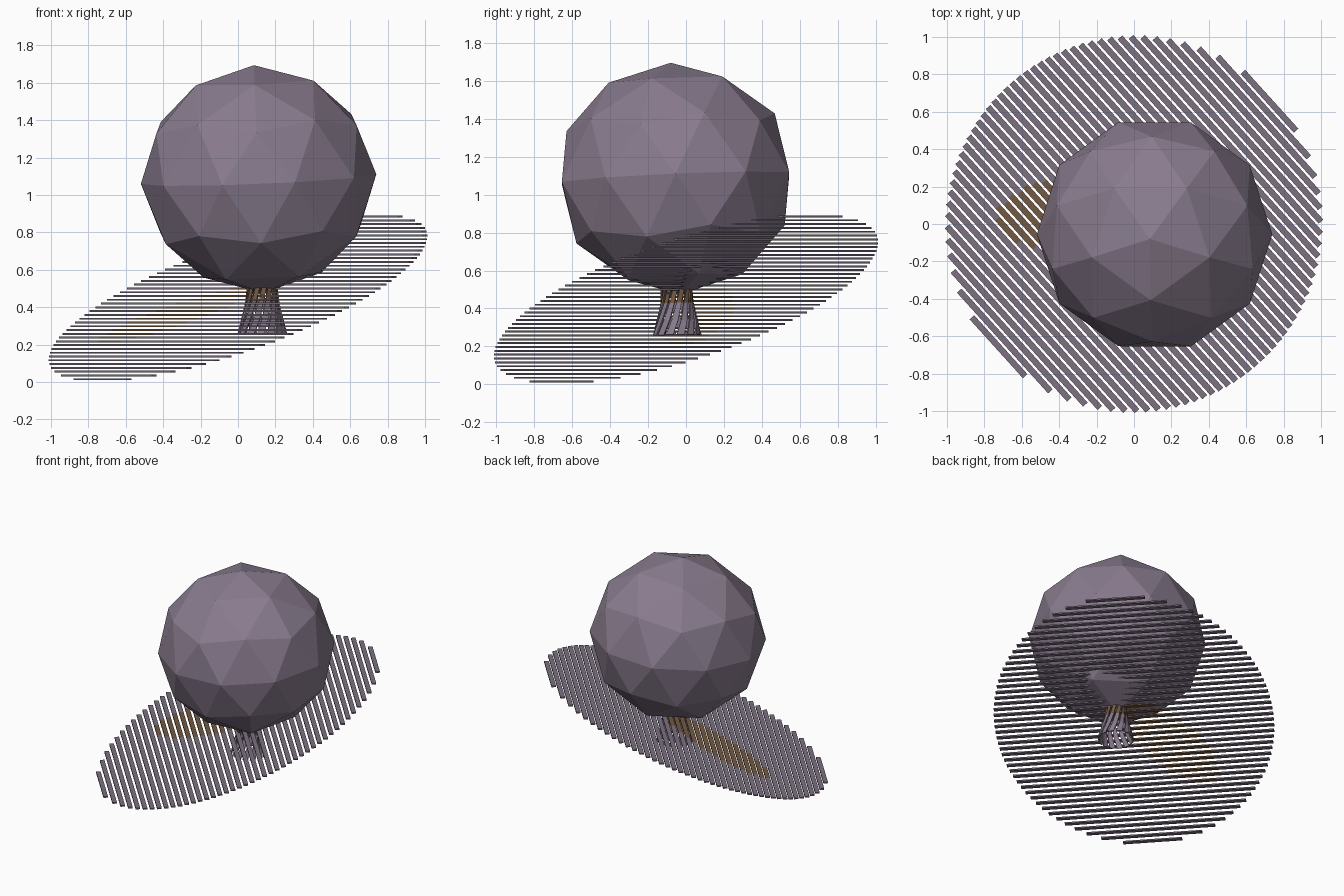
import bpy, bmesh
from math import sin, cos, pi, sqrt, radians
from mathutils import Vector

if "Cube" in bpy.data.objects:
    bpy.data.objects.remove(bpy.data.objects["Cube"])


def material(name, rgb):
    m = bpy.data.materials.new(name)
    m.diffuse_color = (*rgb, 1)
    m.use_nodes = True
    m.node_tree.nodes["Principled BSDF"].inputs["Base Color"].default_value = m.diffuse_color
    return m


purple = material("dusty_purple", (0.25, 0.20, 0.27))
grass = material("purple_grey", (0.20, 0.16, 0.22))
brown = material("brown", (0.17, 0.10, 0.055))


def finish(name, bm, mats):
    bmesh.ops.recalc_face_normals(bm, faces=bm.faces)
    me = bpy.data.meshes.new(name)
    bm.to_mesh(me)
    bm.free()
    for m in mats:
        me.materials.append(m)
    ob = bpy.data.objects.new(name, me)
    bpy.context.collection.objects.link(ob)
    return ob


# Faceted crown, tilted slightly
bpy.ops.mesh.primitive_ico_sphere_add(
    subdivisions=2, radius=1, location=(0.11, -0.055, 1.085),
    rotation=(radians(3), radians(-1.5), radians(-18)))
crown = bpy.context.object
crown.name = "crown"
crown.scale = (0.63, 0.63, 0.61)
crown.data.materials.append(purple)

# Sloping round ground, made of level slats that step up the slope
UP = Vector((0.74, 0.67, 0)).normalized()
ALONG = Vector((-UP.y, UP.x, 0))
COUNT, THICK = 44, 0.01
PITCH = 2 / COUNT
HALF_W = PITCH * 0.36
PATH_C = Vector((-0.29, 0.03, 0))


def slat(bm, s, t0, t1, mat):
    """Level box at slope position s, spanning t0..t1; ends follow the rim."""
    z = 0.45 + 0.445 * s
    corners = []
    for ds, t in ((-HALF_W, t0), (-HALF_W, t1), (HALF_W, t1), (HALF_W, t0)):
        corners.append(UP * (s + ds) + ALONG * t)
    lo = [bm.verts.new((p.x, p.y, z - THICK / 2)) for p in corners]
    hi = [bm.verts.new((p.x, p.y, z + THICK / 2)) for p in corners]
    faces = [bm.faces.new(lo), bm.faces.new(hi)]
    for i in range(4):
        j = (i + 1) % 4
        faces.append(bm.faces.new((lo[i], lo[j], hi[j], hi[i])))
    for f in faces:
        f.material_index = mat


def in_path(p):
    d = p - PATH_C
    return (d.x / 0.43) ** 2 + (d.y / 0.2) ** 2 < 1


bm = bmesh.new()
for i in range(COUNT):
    s = -1 + PITCH * (i + 0.5)
    half = sqrt(1 - s * s)
    # split each slat where the brown path crosses it
    steps = 60
    ts = [-half + 2 * half * k / steps for k in range(steps + 1)]
    flags = [in_path(UP * s + ALONG * t) for t in ts]
    start = 0
    for k in range(1, steps + 1):
        if k == steps or flags[k] != flags[start]:
            slat(bm, s, ts[start], ts[k], int(flags[start]))
            start = k
finish("ground_slats", bm, [grass, brown])

# Flared trunk built from twisted strips
PROFILE = [(0.26, 0.125), (0.34, 0.105), (0.43, 0.083), (0.51, 0.076), (0.6, 0.10)]
STRIPS = 14
bm = bmesh.new()
for k in range(STRIPS):
    prev = None
    for j, (z, r) in enumerate(PROFILE):
        a = 2 * pi * k / STRIPS + 0.22 * j
        w = 0.72 * 2 * pi / STRIPS
        pair = [bm.verts.new((0.13 + r * cos(b), -0.05 + r * sin(b), z)) for b in (a, a + w)]
        if prev:
            f = bm.faces.new((prev[0], prev[1], pair[1], pair[0]))
            f.material_index = int(z > 0.45)
        prev = pair
trunk = finish("trunk", bm, [purple, brown])
trunk.modifiers.new("thickness", "SOLIDIFY").thickness = 0.008
